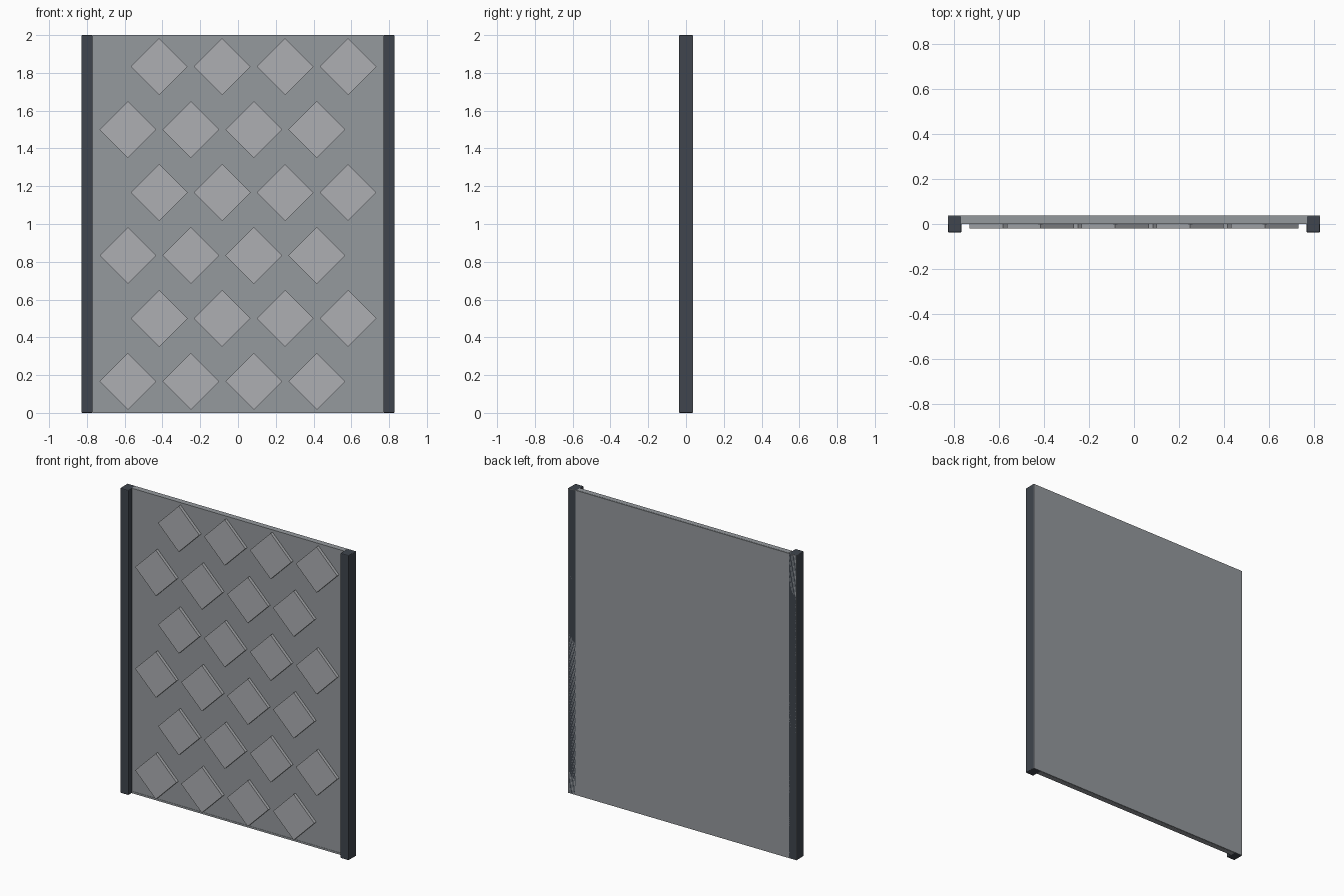
import bpy
from math import radians, sqrt

if "Cube" in bpy.data.objects:
    bpy.data.objects.remove(bpy.data.objects["Cube"])


def material(name, color):
    m = bpy.data.materials.new(name)
    m.diffuse_color = (*color, 1)
    m.use_nodes = True
    m.node_tree.nodes["Principled BSDF"].inputs["Base Color"].default_value = m.diffuse_color
    return m


def box(name, loc, size, mat, bevel=0.0, turn=0.0):
    bpy.ops.mesh.primitive_cube_add(size=1, location=loc)
    ob = bpy.context.object
    ob.name = name
    ob.scale = size
    bpy.ops.object.transform_apply(location=False, rotation=False, scale=True)
    ob.rotation_euler.y = turn
    ob.data.materials.append(mat)
    if bevel:
        mod = ob.modifiers.new("edge", 'BEVEL')
        mod.width = bevel
        mod.segments = 2
    return ob


dark = material("dark_metal", (0.05, 0.06, 0.075))
grey = material("panel_grey", (0.30, 0.32, 0.34))
pale = material("tile_grey", (0.42, 0.43, 0.45))

# Main slab, reaching the outer and rear faces of the posts
box("panel", (0, 0.0195, 1), (1.656, 0.037, 1.998), grey)

# Side posts with softened edges
for side, x in (("left", -1), ("right", 1)):
    box(side + "_post", (x * 0.799, 0, 1), (0.06, 0.076, 2), dark, 0.005)

# Thin top and bottom rails on the slab
for name, z in (("bottom_rail", 0.006), ("top_rail", 1.994)):
    box(name, (0, 0.016, z), (1.54, 0.034, 0.012), grey)

# Staggered diamond tiles, alternate rows shifted half a pitch
pitch = 1 / 3
edge = 0.15 * sqrt(2)
for row in range(6):
    start = -0.583 if row % 2 == 0 else -0.417
    for col in range(4):
        box("diamond_tile", (start + col * pitch, -0.008, (row + 0.5) * pitch),
            (edge, 0.022, edge), pale, turn=radians(45))
